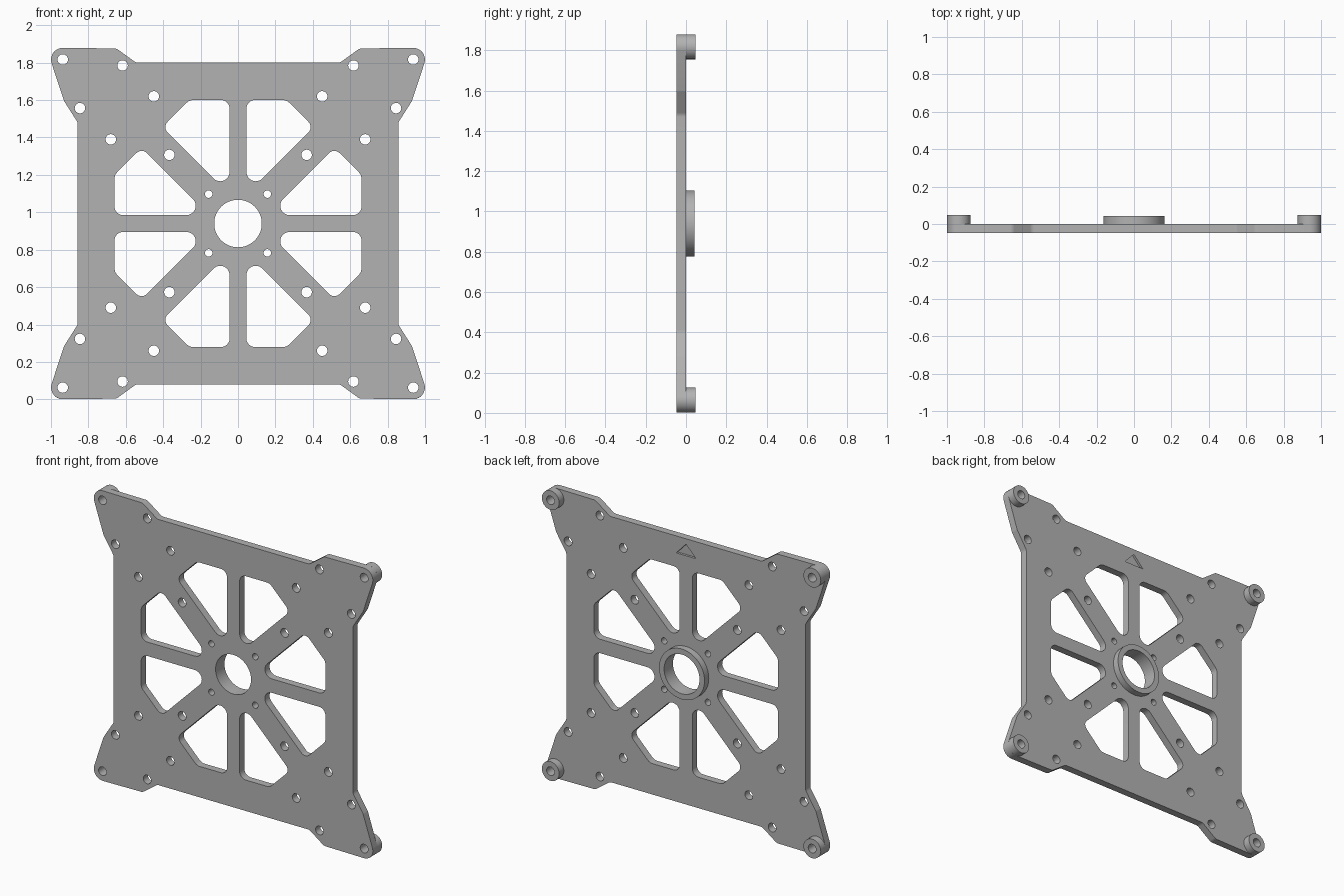
import bpy, bmesh, math
from mathutils import Vector, Matrix

if "Cube" in bpy.data.objects:
    bpy.data.objects.remove(bpy.data.objects["Cube"])

CZ = 0.94          # height of the plate centre
Y_FRONT, Y_BACK, Y_BOSS, Y_RING = -0.048, 0.0, 0.048, 0.043
SIGNS = [(1, 1), (-1, 1), (-1, -1), (1, -1)]

metal = bpy.data.materials.new("grey metal")
metal.diffuse_color = (0.45, 0.45, 0.45, 1)
metal.use_nodes = True
metal.node_tree.nodes["Principled BSDF"].inputs["Base Color"].default_value = metal.diffuse_color


def circle(u, v, r, n=32):
    return [(u + r * math.cos(2 * math.pi * i / n),
             v + r * math.sin(2 * math.pi * i / n)) for i in range(n)]


def rounded(corners, steps=8):
    """Polygon from (u, v, radius) corners with filleted corners."""
    out, n = [], len(corners)
    for i, (u, v, r) in enumerate(corners):
        p = Vector((u, v))
        a = (Vector(corners[i - 1][:2]) - p).normalized()
        b = (Vector(corners[(i + 1) % n][:2]) - p).normalized()
        half = a.angle(b) / 2
        centre = p + (a + b).normalized() * r / math.sin(half)
        start = p + a * r / math.tan(half) - centre
        end = p + b * r / math.tan(half) - centre
        sweep = start.angle_signed(end)
        for k in range(steps + 1):
            w = centre + Matrix.Rotation(-sweep * k / steps, 2) @ start
            out.append((w.x, w.y))
    return out


def slab(name, loops, y0, y1):
    """Extrude an outline with holes, standing upright between y0 and y1."""
    cu = bpy.data.curves.new(name, 'CURVE')
    cu.dimensions, cu.fill_mode = '2D', 'BOTH'
    cu.extrude = (y1 - y0) / 2
    for loop in loops:
        s = cu.splines.new('POLY')
        s.points.add(len(loop) - 1)
        for pt, (u, v) in zip(s.points, loop):
            pt.co = (u, v, 0, 1)
        s.use_cyclic_u = True
    ob = bpy.data.objects.new(name, cu)
    bpy.context.collection.objects.link(ob)
    bpy.ops.object.select_all(action='DESELECT')
    bpy.context.view_layer.objects.active = ob
    ob.select_set(True)
    bpy.ops.object.convert(target='MESH')
    ob = bpy.context.object
    me = ob.data
    me.transform(Matrix.Translation((0, (y0 + y1) / 2, CZ)) @ Matrix.Rotation(math.pi / 2, 4, 'X'))
    bm = bmesh.new()
    bm.from_mesh(me)
    bmesh.ops.remove_doubles(bm, verts=bm.verts, dist=1e-5)
    bmesh.ops.recalc_face_normals(bm, faces=bm.faces)
    bm.to_mesh(me)
    bm.free()
    me.materials.clear()
    me.materials.append(metal)
    return ob


def smooth(ob):
    bpy.ops.object.select_all(action='DESELECT')
    bpy.context.view_layer.objects.active = ob
    ob.select_set(True)
    bpy.ops.object.shade_smooth_by_angle(angle=math.radians(30))


# Plate outline: one corner, mirrored round the four quadrants
quarter = [(0.857, 0.54, 0.04), (0.93, 0.655, 0.04), (1.024, 0.94, 0.063),
           (0.65, 0.936, 0.04), (0.545, 0.86, 0.04)]
outline = []
for su, sv in SIGNS:
    pts = [(u * su, v * sv, r) for u, v, r in quarter]
    outline += pts if su * sv > 0 else pts[::-1]
loops = [rounded(outline), circle(0, 0, 0.127, 64)]

# Lightening windows between the eight spokes
window = [(0.045, 0.66, 0.045), (0.045, 0.155, 0.05),
          (0.405, 0.515, 0.04), (0.26, 0.66, 0.05)]
# Screw holes: u, v, radius
holes = [(0.937, 0.877, 0.028), (0.617, 0.845, 0.028), (0.845, 0.617, 0.028),
         (0.45, 0.68, 0.028), (0.68, 0.45, 0.028), (0.367, 0.367, 0.028),
         (0.157, 0.157, 0.02)]
for su, sv in SIGNS:
    loops.append(rounded([(u * su, v * sv, r) for u, v, r in window]))
    loops.append(rounded([(v * su, u * sv, r) for u, v, r in window]))
    loops += [circle(u * su, v * sv, r, 24) for u, v, r in holes]
plate = slab("plate", loops, Y_FRONT, Y_BACK)

# Engraved direction triangle on the back
cutter = slab("triangle_cutter", [[(-0.07, 0.75), (0.07, 0.75), (0, 0.825)]], -0.015, 0.02)
mod = plate.modifiers.new("engraving", 'BOOLEAN')
mod.operation, mod.solver, mod.object = 'DIFFERENCE', 'EXACT', cutter
bpy.context.view_layer.objects.active = plate
bpy.ops.object.modifier_apply(modifier=mod.name)
bpy.data.objects.remove(cutter)
smooth(plate)

# Raised ring round the centre bore
smooth(slab("centre_ring", [circle(0, 0, 0.163, 64), circle(0, 0, 0.127, 64)], Y_BACK, Y_RING))

# Corner stand-offs
for i, (su, sv) in enumerate(SIGNS):
    u, v = 0.937 * su, 0.877 * sv
    smooth(slab(f"corner_standoff_{i + 1}",
                [circle(u, v, 0.062, 48), circle(u, v, 0.028, 24)], Y_BACK, Y_BOSS))
